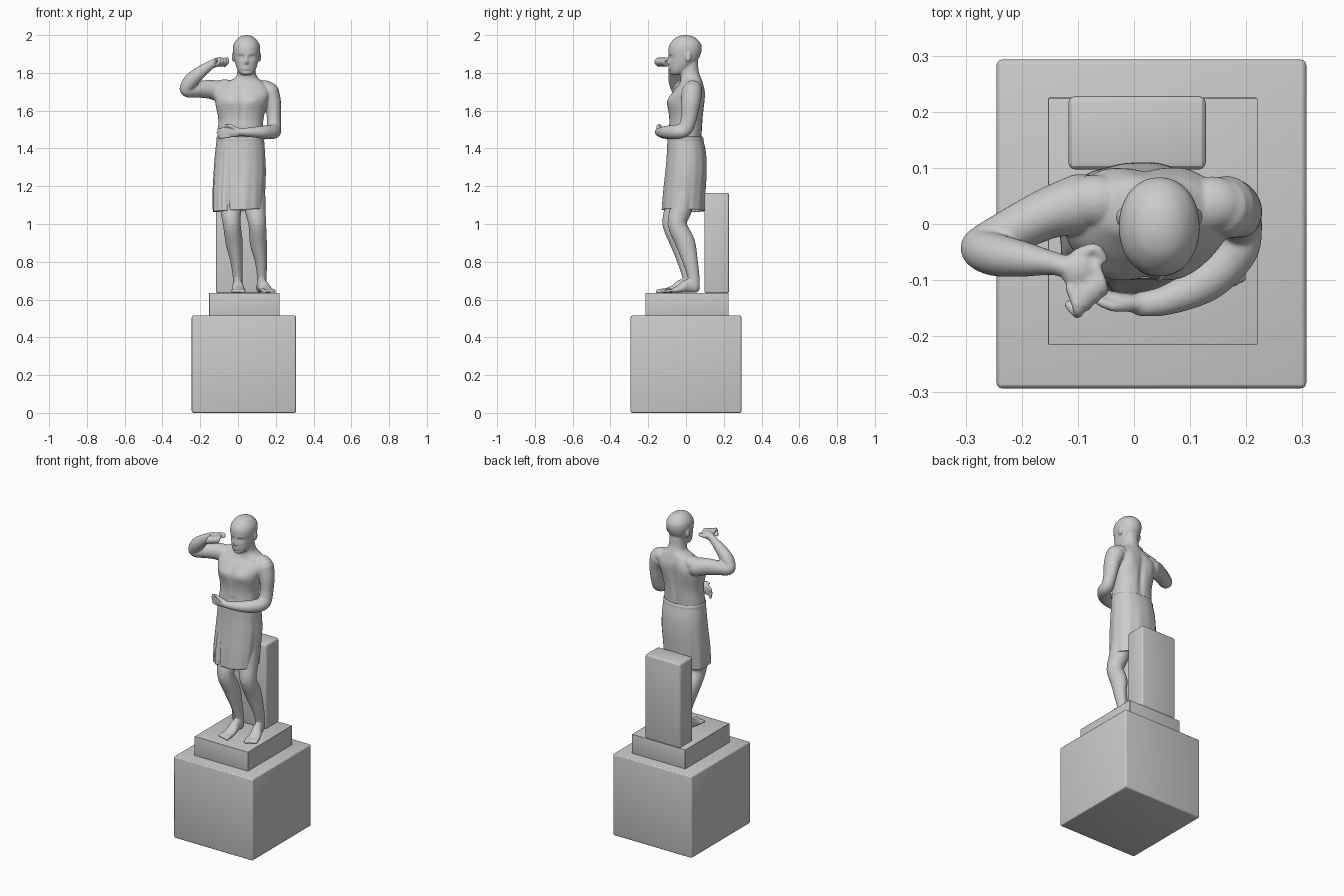
import bpy, bmesh, math
from mathutils import Vector, Matrix


def finish(name, bm):
    bmesh.ops.recalc_face_normals(bm, faces=bm.faces)
    me = bpy.data.meshes.new(name)
    bm.to_mesh(me)
    bm.free()
    for p in me.polygons:
        p.use_smooth = True
    ob = bpy.data.objects.new(name, me)
    bpy.context.collection.objects.link(ob)
    return ob


def block(name, lo, hi, r):
    bm = bmesh.new()
    bmesh.ops.create_cube(bm, size=1)
    for v in bm.verts:
        v.co = Vector([(lo[i] + hi[i]) / 2 + v.co[i] * (hi[i] - lo[i]) for i in range(3)])
    bmesh.ops.bevel(bm, geom=bm.edges[:], offset=r, segments=3, profile=0.5, affect='EDGES')
    ob = finish(name, bm)
    bpy.context.view_layer.objects.active = ob
    ob.select_set(True)
    bpy.ops.object.shade_smooth_by_angle(angle=math.radians(25))
    ob.select_set(False)


def spline(pts, steps):
    # Catmull-Rom through 5-value stations (x, y, z, radius u, radius v)
    out = []
    for i in range(len(pts) - 1):
        a, b, c, d = pts[max(i - 1, 0)], pts[i], pts[i + 1], pts[min(i + 2, len(pts) - 1)]
        for k in range(steps):
            t = k / steps
            out.append([0.5 * (2 * q + (r - p) * t + (2 * p - 5 * q + 4 * r - s) * t * t
                        + (3 * q - p - 3 * r + s) * t ** 3) for p, q, r, s in zip(a, b, c, d)])
    return out + [list(pts[-1])]


def loft(bm, pts, ref=None, n=32, steps=8, power=2.0, warp=None, cap=True):
    # ref None: horizontal rings; otherwise rings follow the path and get round ends
    st = spline(pts, steps)
    rings = []
    for i, s in enumerate(st):
        c = Vector(s[:3])
        if ref is None:
            rings.append((c, Vector((1, 0, 0)), Vector((0, 1, 0)), s[3], s[4]))
            continue
        t = (Vector(st[min(i + 1, len(st) - 1)][:3]) - Vector(st[max(i - 1, 0)][:3])).normalized()
        u = Vector(ref)
        u = (u - t * u.dot(t)).normalized()
        v = t.cross(u)
        ends = [0.0]
        if i == 0:
            ends = [-1.4, -1.0, -0.5, 0.0]
        elif i == len(st) - 1:
            ends = [0.0, 0.5, 1.0, 1.4]
        for e in ends:
            k = math.cos(e)
            rings.append((c + t * min(s[3], s[4]) * math.sin(e), u, v, s[3] * k, s[4] * k))
    loops = []
    for c, u, v, a, b in rings:
        loop = []
        for j in range(n):
            th = 2 * math.pi * j / n
            x, y = math.cos(th), math.sin(th)
            x = math.copysign(abs(x) ** (2 / power), x)
            y = math.copysign(abs(y) ** (2 / power), y)
            p = c + u * a * x + v * b * y
            loop.append(bm.verts.new(warp(p, th) if warp else p))
        loops.append(loop)
    for A, B in zip(loops, loops[1:]):
        for j in range(n):
            bm.faces.new((A[j], A[(j + 1) % n], B[(j + 1) % n], B[j]))
    if cap:
        bm.faces.new(loops[0])
        bm.faces.new(loops[-1])


def ball(bm, c, r):
    bmesh.ops.create_uvsphere(bm, u_segments=24, v_segments=16, radius=1,
                              matrix=Matrix.Translation(c) @ Matrix.Diagonal((*r, 1)))


def bell(x, w):
    return math.exp(-(x / w) ** 2)


X, Z = (1, 0, 0), (0, 0, 1)

# pedestal, plinth and rear support pillar
block("pedestal", (-.245, -.293, 0), (.307, .293, .515), .01)
block("plinth", (-.153, -.215, .512), (.22, .225, .635), .002)
block("support_pillar", (-.117, .097, .633), (.128, .228, 1.165), .013)

body = bmesh.new()


# torso with chest, spine groove and navel line
def torso_warp(p, a):
    dx = p.x - .02
    if p.y < -.03:
        p.y -= .010 * bell(abs(dx) - .06, .045) * bell(p.z - 1.655, .035)
        p.y += .005 * bell(dx, .012) * bell(p.z - 1.6, .1)
        p.y += .008 * bell(dx, .008) * bell(p.z - 1.50, .008)
    if p.y > .03:
        p.y -= .012 * bell(dx, .018) * bell(p.z - 1.58, .13)
        p.y += .008 * bell(abs(dx) - .075, .035) * bell(p.z - 1.66, .06)
    return p


loft(body, [(.01, -.01, 1.24, .11, .085), (.01, -.005, 1.38, .118, .085), (.012, -.005, 1.46, .122, .088),
            (.015, 0, 1.55, .119, .089), (.018, 0, 1.64, .138, .096), (.025, .015, 1.70, .148, .084),
            (.036, .027, 1.745, .108, .063), (.045, .025, 1.775, .06, .054), (.045, .015, 1.81, .048, .052),
            (.045, .01, 1.87, .046, .052)], n=96, steps=10, power=2.3, warp=torso_warp)
ball(body, (-.07, .04, 1.72), (.07, .048, .045))
ball(body, (.14, .035, 1.715), (.06, .05, .045))


# head: brow, eye sockets, eyes, nose, lips, chin and hairline
def face_warp(p, a):
    dx, z = p.x - .045, p.z
    if p.y < -.03:
        side = abs(dx) - .027
        p.y += .010 * bell(side, .015) * bell(z - 1.882, .011)
        p.y -= .006 * bell(side, .012) * bell(z - 1.881, .006)
        p.y -= .004 * bell(side, .022) * bell(z - 1.901, .008)
        p.y -= .009 * bell(dx, .008) * bell(z - 1.872, .02)
        p.y -= .013 * bell(dx, .011) * bell(z - 1.853, .010)
        p.y -= .006 * bell(dx, .018) * (bell(z - 1.831, .005) + bell(z - 1.819, .005))
        p.y += .004 * bell(dx, .02) * bell(z - 1.811, .004)
        p.y -= .004 * bell(dx, .016) * bell(z - 1.798, .009)
    return p


loft(body, [(.045, -.058, 1.788, .018, .015), (.045, -.047, 1.797, .036, .035), (.045, -.034, 1.82, .05, .053),
            (.045, -.018, 1.855, .061, .071), (.045, -.008, 1.89, .068, .082), (.045, -.005, 1.925, .072, .088),
            (.045, -.003, 1.955, .067, .081), (.045, -.003, 1.982, .047, .058), (.045, -.003, 1.995, .026, .033),
            (.045, -.003, 2.0, .006, .008)], n=112, steps=12, power=2.1, warp=face_warp)
for s in (-1, 1):
    ball(body, (.045 + s * .069, .012, 1.885), (.008, .016, .027))

# legs and feet: (x shift per station, y shift, foot heading)
for xs, dy, turn in (([-.055, -.04, -.033, -.02, -.008, -.002, -.001], 0, .0),
                     ([.08, .09, .102, .108, .122, .126, .126], .028, .28)):
    shape = [(-.02, 1.25, .062, .065), (-.052, 1.09, .056, .06), (-.074, 1.0, .047, .05), (-.032, .90, .045, .052),
             (-.005, .80, .032, .04), (.013, .715, .025, .031), (.012, .67, .025, .033)]
    loft(body, [(x, y + dy, z, a, b) for x, (y, z, a, b) in zip(xs, shape)], X)
    ball(body, (xs[2], -.10 + dy, 1.0), (.025, .026, .03))
    rot = Matrix.Rotation(turn, 3, 'Z')
    ankle = Vector((xs[-1], dy, 0))

    def foot(x, y, z):
        return ankle + rot @ Vector((x, y, z))
    loft(body, [(*foot(0, .02, .662), .026, .027), (*foot(0, -.02, .672), .028, .036),
                (*foot(.002, -.065, .656), .034, .022), (*foot(.002, -.105, .647), .036, .013)],
         rot @ Vector(X))
    for i in range(5):
        tx = -.028 + i * .0145
        big = (i == 4 if turn == 0 else i == 0)
        reach = -.138 - (.012 * (i / 4 if turn == 0 else 1 - i / 4))
        r = .0105 if big else .008
        loft(body, [(*foot(tx, -.10, .648), r, r), (*foot(tx, -.125, .648), r, r),
                    (*foot(tx, reach, .643), r, r)], X, n=16, steps=4)

# lowered arm folded across the waist
loft(body, [(.163, .03, 1.695, .056, .056), (.184, .025, 1.64, .044, .05), (.19, .015, 1.56, .037, .042),
            (.19, -.008, 1.50, .037, .04), (.18, -.05, 1.488, .038, .039), (.13, -.102, 1.486, .034, .036),
            (.06, -.135, 1.486, .025, .027), (.012, -.143, 1.486, .019, .022)], (.6, .2, .9), n=40)
loft(body, [(.012, -.143, 1.486, .021, .018), (-.02, -.138, 1.488, .028, .015),
            (-.055, -.127, 1.487, .027, .011)], Z)
for i in range(4):
    z = 1.507 - .0145 * i
    end = -.108 + .004 * abs(i - 1)
    loft(body, [(-.045, -.131, z, .0085, .0085), (-.08, -.122, z - .003, .008, .008),
                (end, -.102, z - .008, .007, .007)], Z, n=16, steps=5)
loft(body, [(-.005, -.145, 1.498, .011, .011), (-.035, -.147, 1.517, .010, .010),
            (-.062, -.138, 1.522, .008, .008)], Z, n=16, steps=5)

# raised arm with bent elbow
loft(body, [(-.095, .035, 1.702, .055, .055), (-.15, .02, 1.713, .046, .05), (-.21, -.008, 1.712, .041, .043),
            (-.262, -.035, 1.708, .037, .038), (-.272, -.045, 1.722, .036, .036), (-.245, -.055, 1.762, .038, .039),
            (-.195, -.063, 1.806, .031, .032), (-.145, -.07, 1.842, .021, .023), (-.115, -.078, 1.856, .02, .024)],
     (0, 1, 0), n=40)
# loosely closed raised hand
ball(body, (-.098, -.082, 1.86), (.034, .034, .022))
for i in range(4):
    k = Vector((-.068 - .015 * i, -.075 - .013 * i, 1.868))
    pts = [k, k + Vector((.012, -.034, .004)), k + Vector((.012, -.045, -.012)), k + Vector((-.002, -.03, -.028))]
    loft(body, [(*p, .0095, .0095) for p in pts], X, n=16, steps=5)
loft(body, [(-.10, -.055, 1.862, .012, .012), (-.07, -.045, 1.866, .011, .011), (-.055, -.062, 1.862, .009, .009)],
     Z, n=16, steps=5)

# fuse the skin parts into one smooth surface
figure = finish("figure_body", body)
rm = figure.modifiers.new("fuse", 'REMESH')
rm.mode = 'VOXEL'
rm.voxel_size = .0045
rm.use_smooth_shade = True
sm = figure.modifiers.new("soften", 'SMOOTH')
sm.factor = .5
sm.iterations = 4


# knee-length wrapped cloth with folds that deepen to the hem
def folds(p, a):
    t = max(0, min(1, (1.45 - p.z) / .38))
    w = .45 * math.sin(9 * a + 1.5 * t) + .35 * math.sin(14 * a + 2) + .4 * math.sin(5 * a + 1)
    groove = -1.6 * bell(a - 4.25 - .12 * t, .07) - 1.1 * bell(a - 4.0, .06)
    k = 1 + (.006 + .032 * t) * w * .8 + .07 * t * groove
    k += .02 * bell(p.z - 1.452, .007)
    return Vector((p.x * k, p.y * k, p.z + .008 * t * math.sin(a + 2)))


cloth = bmesh.new()
loft(cloth, [(.012, -.005, 1.462, .124, .092), (.012, -.003, 1.44, .126, .096), (.01, .002, 1.37, .132, .104),
             (.008, 0, 1.28, .137, .109), (.003, -.008, 1.18, .138, .111), (0, -.015, 1.072, .135, .112)],
     n=160, steps=10, power=2.3, warp=folds, cap=False)
kilt = finish("wrapped_cloth", cloth)
so = kilt.modifiers.new("thickness", 'SOLIDIFY')
so.thickness = .01
so.offset = -1
